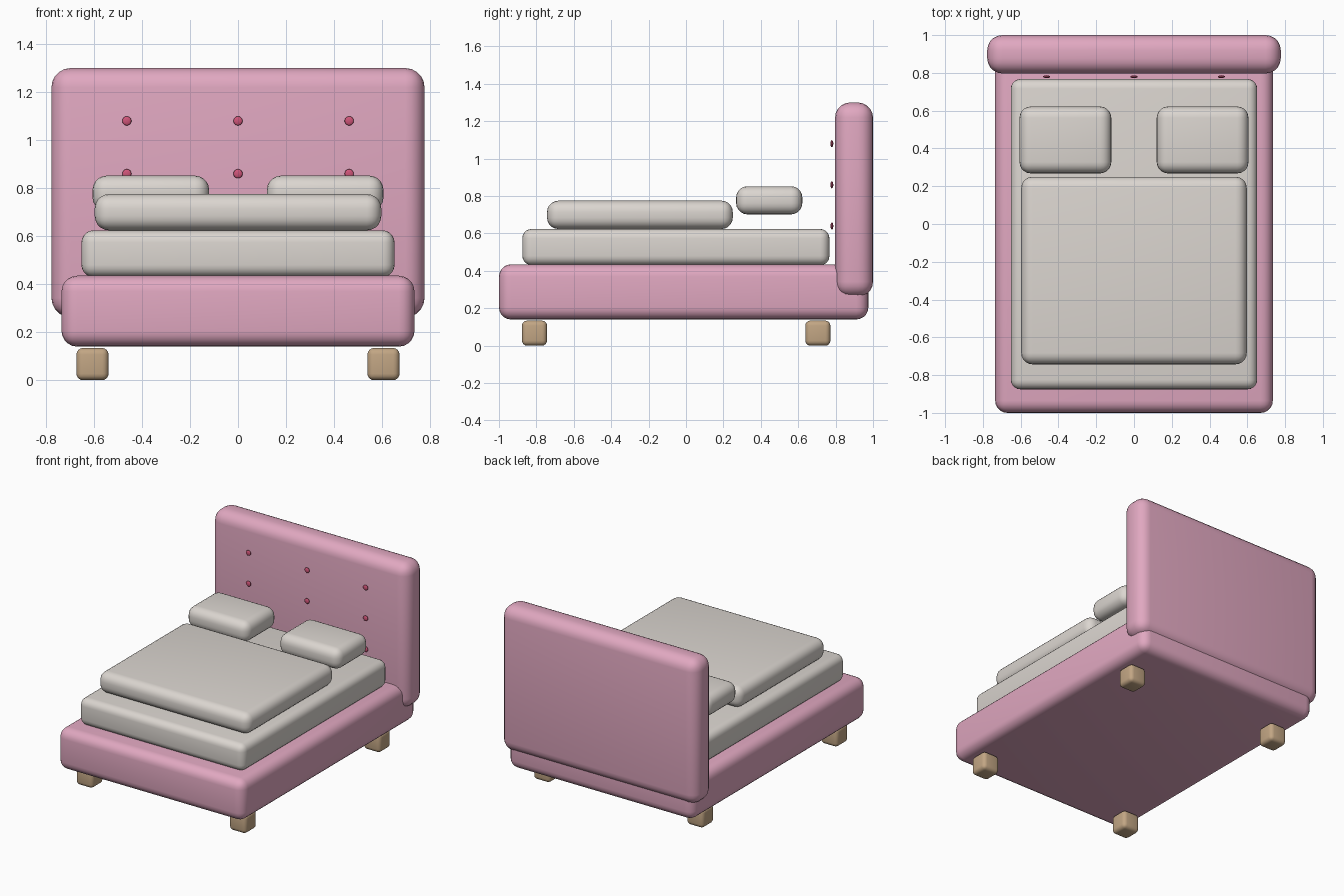
import bpy
import math

if "Cube" in bpy.data.objects:
    bpy.data.objects.remove(bpy.data.objects["Cube"])


def material(name, rgb):
    m = bpy.data.materials.new(name)
    m.diffuse_color = (*rgb, 1)
    m.use_nodes = True
    m.node_tree.nodes["Principled BSDF"].inputs["Base Color"].default_value = m.diffuse_color
    return m


PINK = material("pink_fabric", (0.75, 0.39, 0.53))
LINEN = material("linen", (0.71, 0.67, 0.63))
WOOD = material("wood", (0.54, 0.38, 0.23))
ROSE = material("button_rose", (0.62, 0.09, 0.19))


def cushion(name, x, y, z, radius, mat, segments=5):
    """Rounded box spanning the given (min, max) ranges."""
    spans = (x, y, z)
    bpy.ops.mesh.primitive_cube_add(size=1, location=[(a + b) / 2 for a, b in spans])
    ob = bpy.context.object
    ob.name = name
    ob.scale = [b - a for a, b in spans]
    bpy.ops.object.transform_apply(location=False, rotation=False, scale=True)
    mod = ob.modifiers.new("rounding", 'BEVEL')
    mod.width = radius
    mod.segments = segments
    mod.limit_method = 'NONE'
    bpy.ops.object.modifier_apply(modifier=mod.name)
    ob.data.materials.append(mat)
    bpy.ops.object.shade_smooth_by_angle(angle=math.radians(35))
    return ob


# Upholstered frame
cushion("bed_base", (-0.735, 0.735), (-1.0, 0.975), (0.14, 0.435), 0.065, PINK)
cushion("headboard", (-0.777, 0.777), (0.797, 1.0), (0.262, 1.30), 0.08, PINK)

# Bedding
cushion("mattress", (-0.652, 0.652), (-0.875, 0.767), (0.43, 0.624), 0.05, LINEN)
cushion("duvet", (-0.597, 0.597), (-0.743, 0.25), (0.624, 0.775), 0.06, LINEN)

# Pillows and legs, left and right
for side, s in (("left", -1), ("right", 1)):
    cushion("pillow_" + side, sorted((s * 0.12, s * 0.606)), (0.268, 0.622),
            (0.702, 0.852), 0.06, LINEN)
    for end, y in (("front", -0.81), ("back", 0.705)):
        cushion(f"{end}_leg_{side}", (s * 0.606 - 0.067, s * 0.606 + 0.067),
                (y - 0.067, y + 0.067), (0.0, 0.134), 0.027, WOOD, 4)

# Tufting buttons, three by three
for row, z in enumerate((0.64, 0.86, 1.08)):
    for col, x in enumerate((-0.463, 0, 0.463)):
        bpy.ops.mesh.primitive_uv_sphere_add(segments=16, ring_count=10, radius=0.019,
                                             location=(x, 0.78, z))
        button = bpy.context.object
        button.name = f"headboard_button_{row}_{col}"
        button.scale.y = 0.4
        button.data.materials.append(ROSE)
        bpy.ops.object.shade_smooth()
